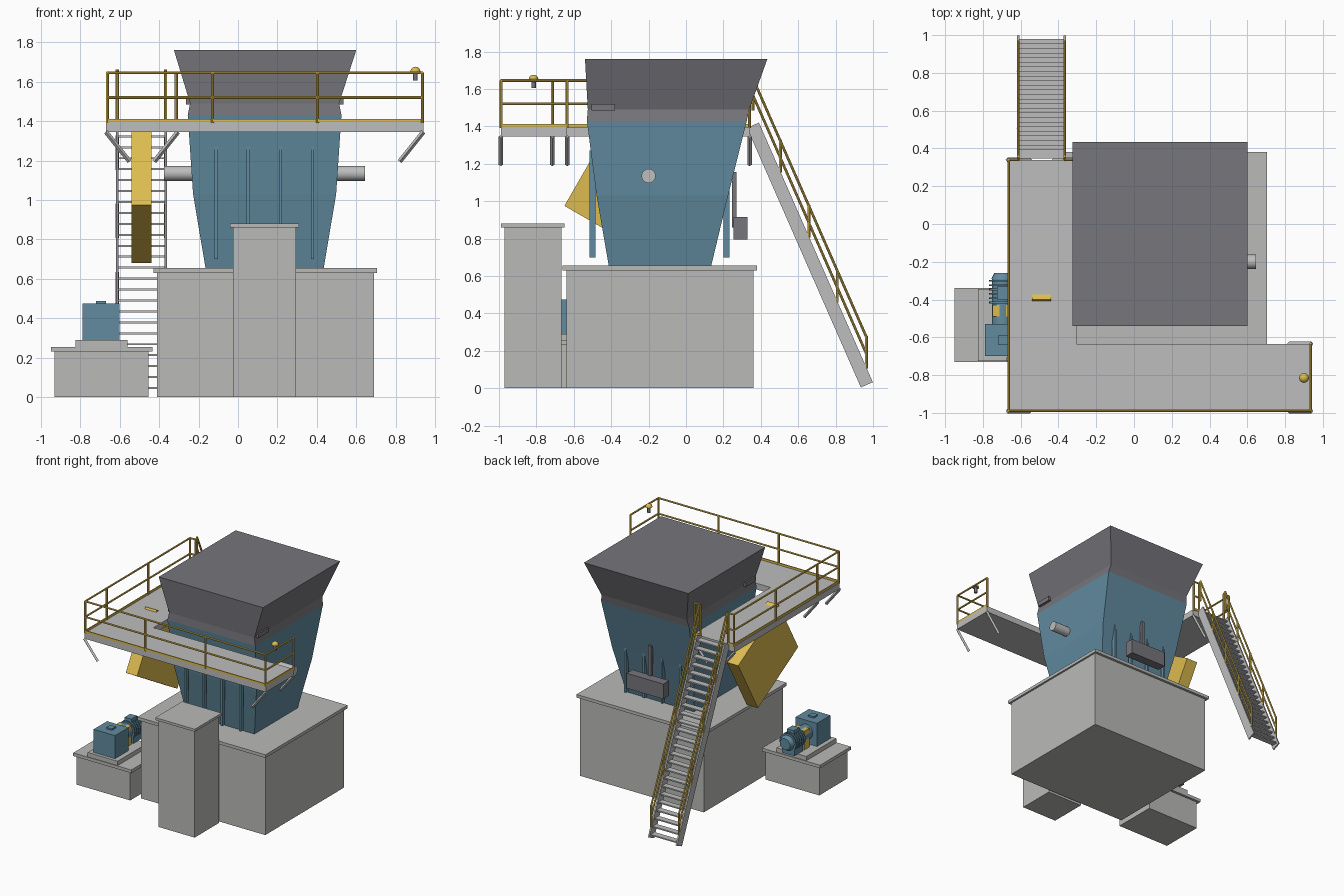
import bpy, bmesh
from math import radians
from mathutils import Vector, Matrix

cube = bpy.data.objects.get("Cube")
if cube:
    bpy.data.objects.remove(cube)


def material(name, r, g, b):
    m = bpy.data.materials.new(name)
    m.use_nodes = True
    m.diffuse_color = (r, g, b, 1)
    m.node_tree.nodes["Principled BSDF"].inputs["Base Color"].default_value = (r, g, b, 1)
    return m


CONCRETE = material("concrete grey", 0.49, 0.49, 0.48)
STEEL = material("light steel", 0.51, 0.51, 0.51)
DARK = material("dark grey", 0.18, 0.18, 0.2)
BLUE = material("machine blue", 0.12, 0.26, 0.35)
YELLOW = material("safety yellow", 0.72, 0.5, 0.08)


def finish(bm, name, mat, smooth=False):
    bmesh.ops.recalc_face_normals(bm, faces=bm.faces)
    mesh = bpy.data.meshes.new(name)
    bm.to_mesh(mesh)
    bm.free()
    mesh.materials.append(mat)
    ob = bpy.data.objects.new(name, mesh)
    bpy.context.collection.objects.link(ob)
    if smooth:
        bpy.ops.object.select_all(action='DESELECT')
        ob.select_set(True)
        bpy.context.view_layer.objects.active = ob
        bpy.ops.object.shade_smooth_by_angle(angle=radians(35))
    return ob


def add_box(bm, x0, x1, y0, y1, z0, z1):
    lo, hi = Vector((x0, y0, z0)), Vector((x1, y1, z1))
    size = Matrix.Diagonal((*(hi - lo), 1))
    bmesh.ops.create_cube(bm, size=1, matrix=Matrix.Translation((lo + hi) / 2) @ size)


def add_bar(bm, p, q, r, sides=8, r2=None):
    p, q = Vector(p), Vector(q)
    turn = (q - p).to_track_quat('Z', 'Y').to_matrix().to_4x4()
    bmesh.ops.create_cone(bm, cap_ends=True, segments=sides, radius1=r, radius2=r2 or r,
                          depth=(q - p).length, matrix=Matrix.Translation((p + q) / 2) @ turn)


def box(name, mat, *dims):
    bm = bmesh.new()
    add_box(bm, *dims)
    return finish(bm, name, mat)


def loft(name, mat, rings):
    """Closed rectangular shell through rings of (z, x0, x1, y0, y1)."""
    bm = bmesh.new()
    loops = [[bm.verts.new(c) for c in ((a, c0, z), (b, c0, z), (b, c1, z), (a, c1, z))]
             for z, a, b, c0, c1 in rings]
    for low, high in zip(loops, loops[1:]):
        for i in range(4):
            j = (i + 1) % 4
            bm.faces.new((low[i], low[j], high[j], high[i]))
    bm.faces.new(loops[0])
    bm.faces.new(loops[-1])
    return finish(bm, name, mat)


def prism(name, mat, outline, x0, x1):
    """Extrude a (y, z) outline along x."""
    bm = bmesh.new()
    face = bm.faces.new([bm.verts.new((x0, y, z)) for y, z in outline])
    out = bmesh.ops.extrude_face_region(bm, geom=[face])
    moved = [v for v in out["geom"] if isinstance(v, bmesh.types.BMVert)]
    bmesh.ops.translate(bm, verts=moved, vec=(x1 - x0, 0, 0))
    return finish(bm, name, mat)


# Concrete foundations with overhanging caps
box("main_foundation", CONCRETE, -0.41, 0.69, -0.64, 0.36, 0, 0.63)
box("main_foundation_cap", CONCRETE, -0.43, 0.705, -0.66, 0.38, 0.63, 0.655)
box("front_pillar", CONCRETE, -0.025, 0.295, -0.97, -0.665, 0, 0.86)
box("front_pillar_cap", CONCRETE, -0.04, 0.31, -0.99, -0.65, 0.86, 0.88)
box("drive_foundation", CONCRETE, -0.93, -0.455, -0.715, -0.36, 0, 0.23)
box("drive_foundation_cap", CONCRETE, -0.95, -0.435, -0.73, -0.34, 0.23, 0.255)
box("drive_plinth", CONCRETE, -0.825, -0.56, -0.725, -0.345, 0.255, 0.29)

# Hopper body and flared inlet
loft("hopper_body", BLUE, [(0.655, -0.165, 0.435, -0.413, 0.135),
                           (1.03, -0.228, 0.498, -0.478, 0.225),
                           (1.43, -0.255, 0.525, -0.53, 0.325)])
loft("hopper_inlet", DARK, [(1.43, -0.255, 0.525, -0.53, 0.325),
                            (1.49, -0.243, 0.513, -0.525, 0.338),
                            (1.76, -0.325, 0.6, -0.54, 0.435)])
bm = bmesh.new()
for x in (-0.11, 0.052, 0.215, 0.378):
    for y in (-0.515, 0.2):
        add_box(bm, x - 0.008, x + 0.008, y, y + 0.032, 0.7, 1.27)
finish(bm, "hopper_stiffeners", BLUE)
for side, x in (("right", -0.265), ("left", 0.51)):
    box(side + "_inlet_bracket", DARK, x, x + 0.025, -0.505, -0.38, 1.485, 1.52)
bm = bmesh.new()
add_bar(bm, (-0.375, -0.2, 1.135), (0.645, -0.2, 1.135), 0.038, 20)
finish(bm, "cross_shaft", STEEL, True)
box("rear_unit", DARK, -0.03, 0.295, 0.255, 0.33, 0.795, 0.915)
box("rear_unit_post", DARK, 0.12, 0.147, 0.245, 0.27, 0.86, 1.155)

# Tilted side chute
prism("side_chute", YELLOW, [(-0.65, 0.975), (-0.14, 0.68), (0.11, 1.115), (-0.4, 1.41)], -0.54, -0.44)

# Drive: gearbox, coupling and ribbed motor
MX, MZ = -0.695, 0.385
box("gearbox", BLUE, -0.79, -0.6, -0.7, -0.53, 0.29, 0.475)
box("gearbox_lid", BLUE, -0.72, -0.67, -0.64, -0.59, 0.475, 0.487)
box("coupling_guard", YELLOW, -0.75, -0.645, -0.49, -0.43, 0.29, 0.44)
bm = bmesh.new()
add_bar(bm, (MX, -0.53, MZ), (MX, -0.29, MZ), 0.058, 20)
add_bar(bm, (MX, -0.29, MZ), (MX, -0.26, MZ), 0.06, 20, 0.045)
for i in range(6):
    y = -0.42 + i * 0.023
    add_bar(bm, (MX, y, MZ), (MX, y + 0.009, MZ), 0.073, 20)
finish(bm, "motor", BLUE, True)
box("motor_terminal_box", BLUE, -0.725, -0.665, -0.4, -0.33, 0.43, 0.475)
box("motor_foot", BLUE, -0.75, -0.64, -0.41, -0.3, 0.29, 0.35)

# L-shaped walkway
L, R, F, B, INX, INY = -0.67, 0.94, -0.99, 0.34, -0.305, -0.635
bm = bmesh.new()
outline = ((L, F), (R, F), (R, INY), (INX, INY), (INX, B), (L, B))
deck = bm.faces.new([bm.verts.new((x, y, 1.345)) for x, y in outline])
out = bmesh.ops.extrude_face_region(bm, geom=[deck])
bmesh.ops.translate(bm, vec=(0, 0, 0.05), verts=[v for v in out["geom"] if isinstance(v, bmesh.types.BMVert)])
finish(bm, "walkway_deck", STEEL)

# Diagonal braces below the deck
bm = bmesh.new()
for x, step, rows in ((L, 0.12, (F, -0.715, B)), (INX, -0.12, (-0.715, B)), (R, -0.12, (F, INY))):
    for y in rows:
        add_bar(bm, (x, y, 1.345), (x + step, y, 1.195), 0.012, 4)
finish(bm, "deck_braces", STEEL)

# Guard rails around the deck, open at the stair
SL, SR, TOP = -0.613, -0.367, 1.645
LX, RX, FY = L + 0.007, R - 0.004, F + 0.002
runs = [[(SL, B), (LX, B), (LX, -0.19), (LX, -0.715), (LX, FY), (-0.13, FY), (0.403, FY), (RX, FY), (RX, INY)],
        [(SR, B), (INX - 0.008, B)]]
bm = bmesh.new()
kick = bmesh.new()
for run in runs:
    for x, y in run:
        add_bar(bm, (x, y, 1.39), (x, y, TOP), 0.008)
    for p, q in zip(run, run[1:]):
        for z in (1.52, TOP):
            add_bar(bm, (*p, z), (*q, z), 0.007)
        add_box(kick, min(p[0], q[0]) - 0.004, max(p[0], q[0]) + 0.004,
                min(p[1], q[1]) - 0.004, max(p[1], q[1]) + 0.004, 1.395, 1.412)
finish(bm, "deck_guard_rails", YELLOW)
finish(kick, "deck_kick_plates", YELLOW)

# Stair: stringers, treads and handrails
top, foot = Vector((0.358, 1.406)), Vector((0.967, 0.018))
run = foot - top
side = Vector((-run.y, run.x)).normalized() * 0.035
for name, x in (("right", SL), ("left", SR)):
    prism(name + "_stringer", STEEL, [top + side, foot + side, foot - side, top - side], x - 0.006, x + 0.006)
bm = bmesh.new()
STEPS = 25
for i in range(STEPS):
    y, z = top + run * ((i + 0.5) / STEPS)
    add_box(bm, SL, SR, y - 0.024, y + 0.024, z - 0.005, z + 0.005)
finish(bm, "stair_treads", STEEL)
bm = bmesh.new()
for x in (SL, SR):
    path = [Vector((x, *(top + run * t))) for t in (0.0, 0.24, 0.49, 0.74, 0.995)]
    for p in path:
        add_bar(bm, p + Vector((0, 0, 0.08)), p + Vector((0, 0, 0.255)), 0.008)
    for h in (0.16, 0.25):
        add_bar(bm, path[0] + Vector((0, 0, h)), path[-1] + Vector((0, 0, h)), 0.007)
    add_bar(bm, path[0] + Vector((0, 0, 0.25)), (x, B, TOP), 0.007)
finish(bm, "stair_handrails", YELLOW)

# Beacon at the walkway end
bm = bmesh.new()
add_bar(bm, (0.9, -0.815, 1.605), (0.9, -0.815, 1.65), 0.012, 12)
finish(bm, "beacon_base", DARK, True)
bm = bmesh.new()
bmesh.ops.create_uvsphere(bm, u_segments=16, v_segments=10, radius=0.026,
                          matrix=Matrix.Translation((0.9, -0.815, 1.65)))
bmesh.ops.bisect_plane(bm, geom=bm.verts[:] + bm.edges[:] + bm.faces[:], plane_co=(0, 0, 1.65),
                       plane_no=(0, 0, -1), clear_outer=True)
bmesh.ops.holes_fill(bm, edges=[e for e in bm.edges if e.is_boundary])
finish(bm, "beacon_dome", YELLOW, True)
